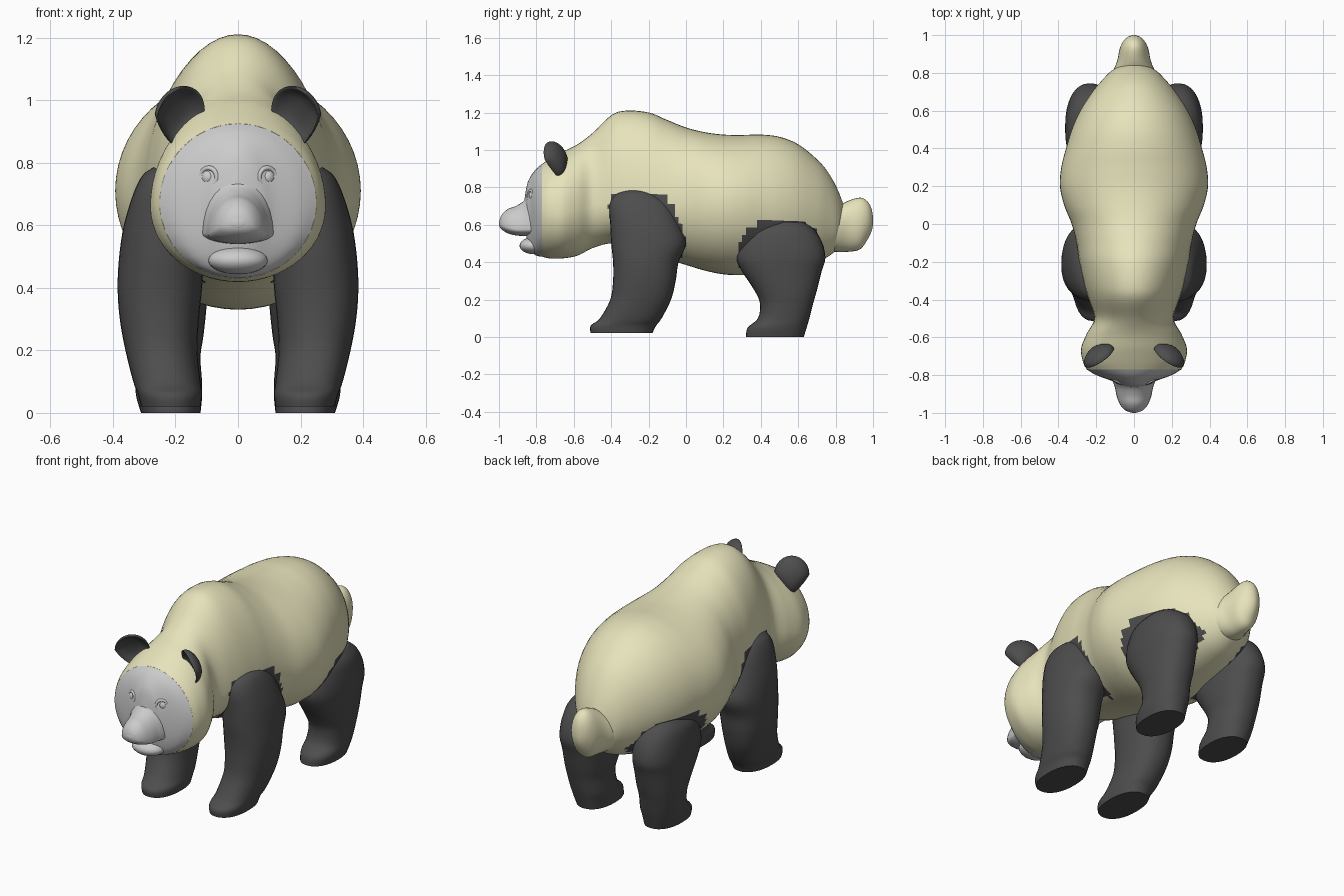
import bpy, bmesh, math
from mathutils import Matrix

if "Cube" in bpy.data.objects:
    bpy.data.objects.remove(bpy.data.objects["Cube"])


def material(name, rgb):
    m = bpy.data.materials.new(name)
    m.diffuse_color = (*rgb, 1)
    m.use_nodes = True
    m.node_tree.nodes["Principled BSDF"].inputs["Base Color"].default_value = m.diffuse_color
    return m


CREAM = material("cream_fur", (0.80, 0.77, 0.50))
DARK = material("dark_fur", (0.075, 0.075, 0.075))


def finish(name, bm, mats=(), angle=50):
    bmesh.ops.recalc_face_normals(bm, faces=bm.faces)
    me = bpy.data.meshes.new(name)
    bm.to_mesh(me)
    bm.free()
    ob = bpy.data.objects.new(name, me)
    bpy.context.collection.objects.link(ob)
    for m in mats:
        me.materials.append(m)
    bpy.ops.object.select_all(action='DESELECT')
    ob.select_set(True)
    bpy.context.view_layer.objects.active = ob
    bpy.ops.object.shade_smooth_by_angle(angle=math.radians(angle))
    return ob


def smooth_rows(rows, steps):
    # Catmull-Rom curve through the section rows
    out = []
    for i in range(len(rows) - 1):
        a, b, c, d = (rows[max(i - 1, 0)], rows[i], rows[i + 1], rows[min(i + 2, len(rows) - 1)])
        for s in range(steps):
            t = s / steps
            out.append([0.5 * (2 * q + (r - p) * t + (2 * p - 5 * q + 4 * r - u) * t * t
                               + (3 * q - p - 3 * r + u) * t ** 3)
                        for p, q, r, u in zip(a, b, c, d)])
    return out + [list(rows[-1])]


def loft(rows, axis, sides=32, steps=4, power=1.0):
    # row: position, centre x, half width, mid, high, low
    bm = bmesh.new()
    rings = []
    for pos, cx, hw, mid, hi, lo in smooth_rows(rows, steps):
        ring = []
        for k in range(sides):
            a = 2 * math.pi * k / sides
            s, c = math.sin(a), math.cos(a)
            s = math.copysign(abs(s) ** power, s)
            c = math.copysign(abs(c) ** power, c)
            u = mid + c * ((hi - mid) if c > 0 else (mid - lo))
            x = cx + hw * s
            ring.append(bm.verts.new((x, pos, u) if axis == 'y' else (x, u, pos)))
        rings.append(ring)
    for r0, r1 in zip(rings, rings[1:]):
        for k in range(sides):
            j = (k + 1) % sides
            bm.faces.new((r0[k], r0[j], r1[j], r1[k]))
    bm.faces.new(rings[0])
    bm.faces.new(rings[-1])
    return bm


# Leg sections: z, inner x, outer x, front y, back y
FRONT = [(.02, .12, .31, -.51, -.18), (.06, .115, .32, -.51, -.16), (.1, .12, .335, -.46, -.13),
         (.2, .13, .36, -.405, -.08), (.3, .125, .378, -.39, -.055), (.4, .115, .385, -.39, -.04),
         (.5, .11, .38, -.40, 0), (.6, .11, .365, -.405, -.03), (.7, .11, .335, -.41, -.07),
         (.76, .11, .305, -.385, -.13), (.785, .15, .27, -.33, -.2)]
REAR = [(0, .12, .31, .32, .63), (.05, .115, .325, .33, .645), (.1, .115, .33, .385, .66),
        (.18, .12, .34, .395, .68), (.25, .11, .35, .365, .70), (.35, .1, .36, .30, .725),
        (.42, .1, .365, .27, .745), (.5, .1, .36, .28, .73), (.57, .1, .345, .315, .69),
        (.615, .14, .31, .4, .63)]


def in_leg(y, z):
    for rows in (FRONT, REAR):
        for a, b in zip(rows, rows[1:]):
            if a[0] <= z <= b[0]:
                t = (z - a[0]) / (b[0] - a[0])
                if a[3] + (b[3] - a[3]) * t < y < a[4] + (b[4] - a[4]) * t:
                    return True
    return False


# Body with neck and back of head: y, half width, mid z, top z, bottom z
body = [(-.77, .25, .67, .925, .43), (-.73, .27, .67, .95, .42), (-.66, .28, .66, .99, .42),
        (-.58, .25, .68, 1.03, .435), (-.5, .21, .70, 1.09, .475), (-.4, .24, .71, 1.185, .50),
        (-.32, .265, .71, 1.21, .47), (-.2, .29, .71, 1.20, .44), (-.1, .305, .71, 1.16, .415),
        (0, .33, .71, 1.12, .385), (.1, .37, .71, 1.095, .355), (.2, .392, .71, 1.082, .335),
        (.3, .385, .71, 1.08, .33), (.4, .36, .71, 1.082, .335), (.5, .33, .70, 1.07, .35),
        (.6, .285, .69, 1.03, .37), (.7, .22, .67, .95, .40), (.76, .17, .65, .88, .43),
        (.81, .12, .62, .79, .47), (.845, .06, .60, .70, .52)]
bm = loft([(y, 0, w, m, t, b) for y, w, m, t, b in body], 'y', 56, 5)
for f in bm.faces:
    c = f.calc_center_median()
    f.material_index = int(abs(c.x) > .12 and in_leg(c.y, c.z))
finish("body", bm, (CREAM, DARK))

# Legs, both sides
for name, rows in (("front_leg", FRONT), ("rear_leg", REAR)):
    for side, s in (("right", 1), ("left", -1)):
        sec = [(z, s * (i + o) / 2, (o - i) / 2, (f + b) / 2, b, f) for z, i, o, f, b in rows]
        finish(f"{name}_{side}", loft(sec, 'z', power=.88), (DARK,))

# Tail
finish("tail", loft([(.74, 0, .13, .58, .66, .46), (.8, 0, .115, .58, .69, .455), (.86, 0, .09, .59, .725, .455),
                     (.93, 0, .075, .60, .745, .468), (.97, 0, .055, .62, .725, .52),
                     (.992, 0, .03, .62, .685, .565), (1.0, 0, .008, .62, .64, .60)], 'y'), (CREAM,))

# Face, snout
finish("face", loft([(-.77, 0, .25, .67, .925, .43), (-.80, 0, .2, .66, .90, .435),
                     (-.83, 0, .12, .66, .86, .46), (-.85, 0, .08, .66, .815, .52),
                     (-.863, 0, .03, .66, .74, .6)], 'y'))
finish("snout", loft([(-.79, 0, .125, .575, .78, .54), (-.84, 0, .11, .575, .76, .54),
                      (-.87, 0, .1, .575, .725, .54), (-.91, 0, .092, .575, .70, .543),
                      (-.95, 0, .077, .585, .685, .553), (-.98, 0, .055, .595, .66, .57),
                      (-.994, 0, .03, .605, .635, .585), (-.998, 0, .008, .608, .615, .60)], 'y'))


def ellipsoid(name, loc, radii, mats=()):
    bm = bmesh.new()
    bmesh.ops.create_uvsphere(bm, u_segments=24, v_segments=16, radius=1,
                              matrix=Matrix.Translation(loc) @ Matrix.Diagonal((*radii, 1)))
    finish(name, bm, mats)


ellipsoid("lower_jaw", (0, -.815, .488), (.095, .075, .045))
ellipsoid("nose", (0, -.974, .607), (.045, .026, .033))

for side, s in (("right", 1), ("left", -1)):
    # Eyeball with rolled eyelid rim
    ellipsoid(f"eye_{side}", (s * .093, -.81, .753), (.027, .03, .028))
    bm = bmesh.new()
    n, m = 28, 10
    v = [[bm.verts.new(((.03 + .008 * math.cos(b)) * math.cos(a), .01 * math.sin(b),
                        (.03 + .008 * math.cos(b)) * math.sin(a)))
          for b in [2 * math.pi * j / m for j in range(m)]] for a in [2 * math.pi * i / n for i in range(n)]]
    for i in range(n):
        for j in range(m):
            bm.faces.new((v[i][j], v[(i + 1) % n][j], v[(i + 1) % n][(j + 1) % m], v[i][(j + 1) % m]))
    bm.transform(Matrix.Translation((s * .093, -.828, .753)) @ Matrix.Rotation(s * .5, 4, 'Z'))
    finish(f"eyelid_{side}", bm)

    # Cupped ear: front half of a flattened sphere pushed in, narrowing to its root
    bm = bmesh.new()
    bmesh.ops.create_uvsphere(bm, u_segments=32, v_segments=20, radius=1)
    for p in bm.verts:
        x, y, z = p.co
        taper = 1 + .5 * min(z, 0)
        rim = (x * x + z * z) ** 3
        depth = .055 * y if y > 0 else -.03 * y * (1 - rim) - .025 * rim * -y
        p.co = (.092 * x * taper, depth - .015, .098 * z)
    bm.transform(Matrix.Translation((s * .193, -.69, .955)) @ Matrix.Rotation(-s * .6, 4, 'Z')
                 @ Matrix.Rotation(.3, 4, 'X'))
    finish(f"ear_{side}", bm, (DARK,))
